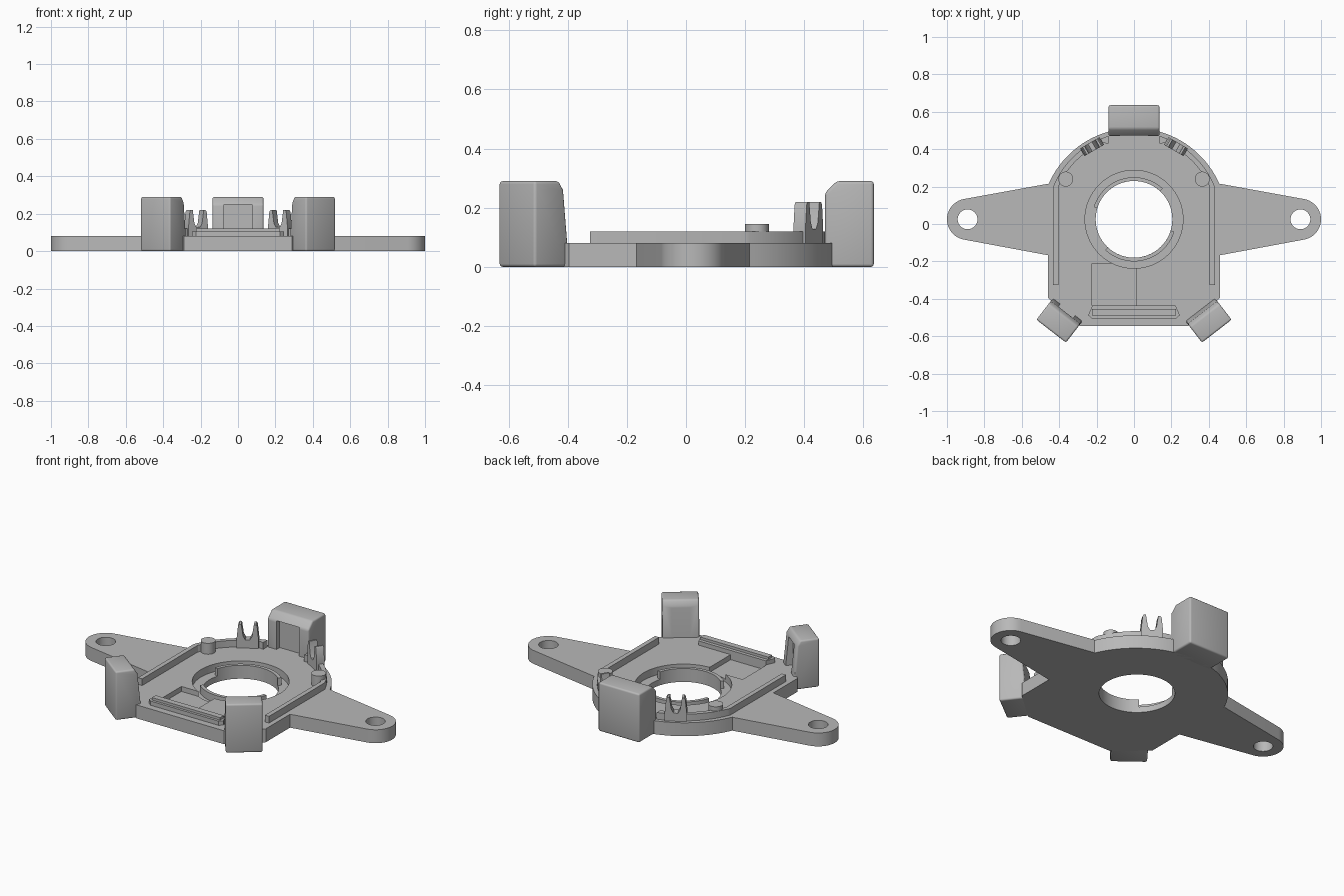
import bpy, bmesh, math
from mathutils import Matrix, Vector

if "Cube" in bpy.data.objects:
    bpy.data.objects.remove(bpy.data.objects["Cube"])

grey = bpy.data.materials.new("plain grey")
grey.diffuse_color = (0.48, 0.48, 0.48, 1)
grey.use_nodes = True
grey.node_tree.nodes["Principled BSDF"].inputs["Base Color"].default_value = grey.diffuse_color
CY = 0.025  # centre of the round opening
FLOOR = 0.08


def prism(name, pts, z0, z1, matrix=None):
    """Extrude a closed 2D outline from z0 to z1."""
    bm = bmesh.new()
    face = bm.faces.new([bm.verts.new((x, y, z0)) for x, y in pts])
    ext = bmesh.ops.extrude_face_region(bm, geom=[face])
    bmesh.ops.translate(bm, vec=(0, 0, z1 - z0),
                        verts=[v for v in ext["geom"] if isinstance(v, bmesh.types.BMVert)])
    if matrix:
        bm.transform(matrix)
    bmesh.ops.recalc_face_normals(bm, faces=bm.faces)
    me = bpy.data.meshes.new(name)
    bm.to_mesh(me)
    bm.free()
    me.materials.append(grey)
    ob = bpy.data.objects.new(name, me)
    bpy.context.collection.objects.link(ob)
    return ob


def arc(cx, cy, r, a0, a1, n=16):
    return [(cx + r * math.cos(math.radians(a0 + (a1 - a0) * i / n)),
             cy + r * math.sin(math.radians(a0 + (a1 - a0) * i / n))) for i in range(n + 1)]


def circle(cx, cy, r, n=48):
    return arc(cx, cy, r, 0, 360, n)[:-1]


def rect(x0, x1, y0, y1):
    return [(x0, y0), (x1, y0), (x1, y1), (x0, y1)]


def activate(ob):
    bpy.ops.object.select_all(action="DESELECT")
    ob.select_set(True)
    bpy.context.view_layer.objects.active = ob


def smooth(ob):
    activate(ob)
    bpy.ops.object.shade_smooth_by_angle(angle=math.radians(30))


def cut(ob, cutter):
    mod = ob.modifiers.new("cut", "BOOLEAN")
    mod.operation, mod.solver, mod.object = "DIFFERENCE", "EXACT", cutter
    activate(ob)
    bpy.ops.object.modifier_apply(modifier=mod.name)
    bpy.data.objects.remove(cutter)


def mirrored(pts):
    return [(-x, y) for x, y in reversed(pts)]


# base plate with two tapered mounting ears
half = [(0.29, -0.545), (0.46, -0.395), (0.46, -0.167)]
half += arc(0.89, CY, 0.11, -80, 80, 20) + [(0.46, 0.215)]
half += arc(0, 0.015, 0.498, 23.5, 89, 20)
plate = prism("base_plate", half + mirrored(half), 0, FLOOR)
cut(plate, prism("opening_cutter", circle(0, CY, 0.205, 64), -0.1, 0.2))
cut(plate, prism("groove_cutter", circle(0, CY, 0.262, 64), 0.035, 0.2))
cut(plate, prism("pocket_cutter", rect(-0.225, 0.01, -0.435, -0.212), 0.05, 0.2))
for s in (-1, 1):
    cut(plate, prism("ear_hole_cutter", circle(s * 0.89, CY, 0.053, 32), -0.1, 0.2))
smooth(plate)

# collar segments around the opening
for a in (47, 227):
    ring = arc(0, CY, 0.225, a, a + 116, 24) + arc(0, CY, 0.205, a + 116, a, 24)
    smooth(prism("opening_collar", ring, 0.03, FLOOR))

# front retaining bar with a raised rib
prism("front_bar", [(-0.245, -0.488), (-0.225, -0.505), (0.225, -0.505), (0.245, -0.488),
                    (0.222, -0.435), (-0.222, -0.435)], FLOOR - 0.01, 0.105)
prism("front_bar_rib", rect(-0.225, 0.225, -0.49, -0.455), 0.10, 0.12)

for s in (-1, 1):
    # raised rim following the side and the rounded back
    outer = [(0.432, -0.325), (0.432, 0.2)] + arc(0, CY, 0.466, 24, 73, 16)
    inner = [(0.135, 0.43)] + arc(0, CY, 0.44, 68, 24, 16) + [(0.405, 0.2), (0.405, -0.325)]
    smooth(prism("rim", [(s * x, y) for x, y in outer + inner], FLOOR - 0.01, 0.12))

    # locating peg
    smooth(prism("peg", circle(s * 0.365, 0.24, 0.04, 32), FLOOR - 0.01, 0.145))

    # forked clip: U profile standing along the rim
    fork_half = [(0.06, FLOOR - 0.01), (0.06, 0.13), (0.052, 0.21), (0.045, 0.22),
                 (0.034, 0.22), (0.024, 0.15), (0.012, 0.128)]
    tangent, radial = Vector((s * 0.866, -0.5, 0)), Vector((s * 0.5, 0.866, 0))
    m = Matrix((tangent, (0, 0, 1), radial)).transposed().to_4x4()
    m.translation = (s * 0.225, 0.415, 0)
    smooth(prism("forked_clip", fork_half + mirrored(fork_half), -0.025, 0.022, m))


def block(name, angle, profile, half_width, slot_half, slot_depth):
    """Upright block facing the centre; the profile is (radius, height)."""
    a = math.radians(angle)
    radial, side = Vector((math.cos(a), math.sin(a), 0)), Vector((-math.sin(a), math.cos(a), 0))
    m = Matrix((radial, (0, 0, 1), side)).transposed().to_4x4()
    ob = prism(name, profile, -half_width, half_width, m)
    bev = ob.modifiers.new("rounding", "BEVEL")
    bev.width, bev.segments = 0.01, 3
    activate(ob)
    bpy.ops.object.modifier_apply(modifier=bev.name)
    r = profile[0][0]
    cut(ob, prism("slot_cutter", rect(r - 0.1, r + slot_depth, FLOOR, 0.25),
                  -slot_half, slot_half, m))
    smooth(ob)


# three corner blocks
block("back_block", 90, [(0.47, 0), (0.47, 0.25), (0.51, 0.29), (0.635, 0.29), (0.635, 0)],
      0.136, 0.075, 0.03)
for angle in (-52.3, -127.7):
    block("front_block", angle, [(0.58, 0), (0.58, 0.08), (0.598, 0.26), (0.617, 0.29),
                                 (0.724, 0.29), (0.724, 0)], 0.1, 0.05, 0.04)
